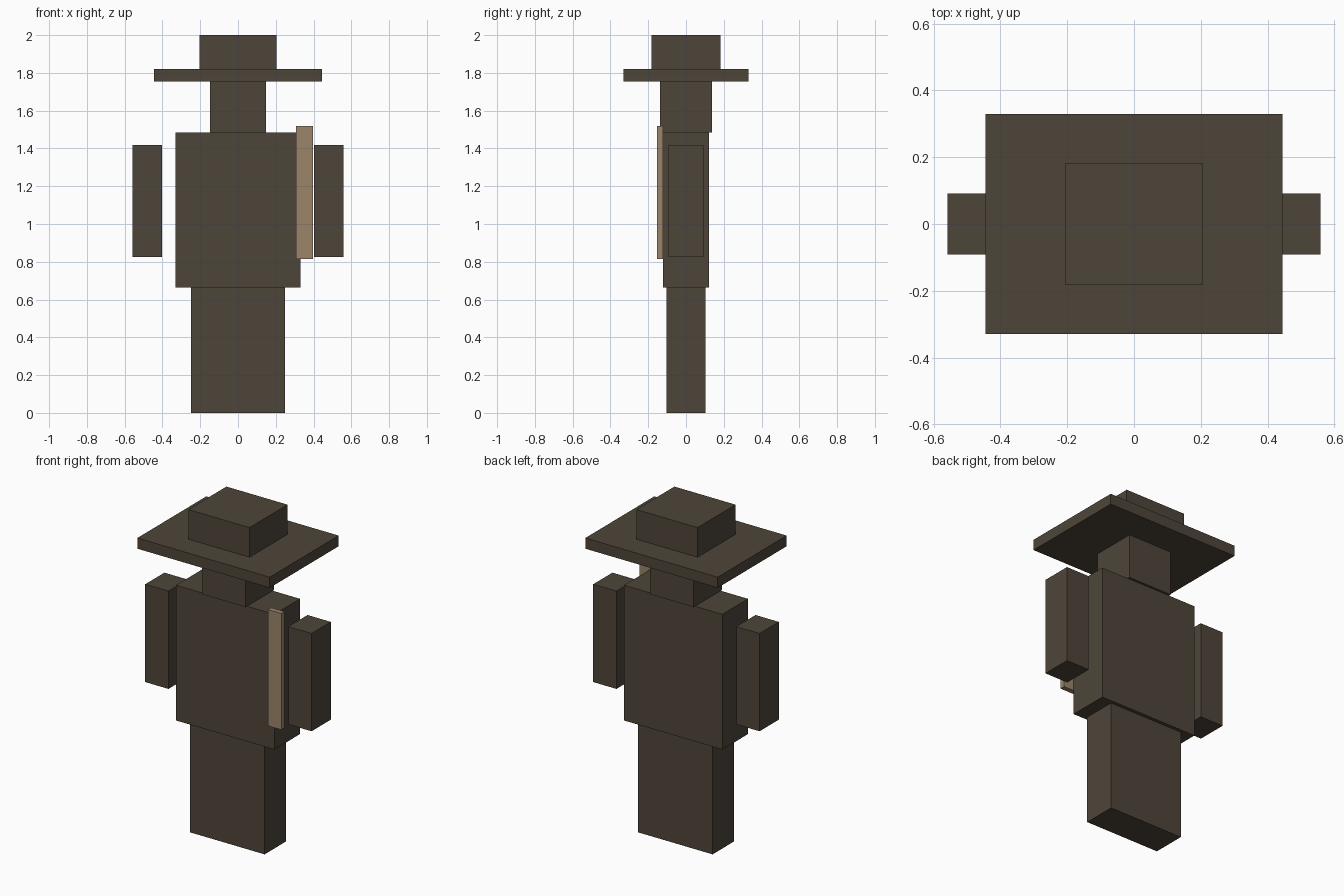
import bpy

# Remove the default cube
cube = bpy.data.objects.get("Cube")
if cube:
    bpy.data.objects.remove(cube, do_unlink=True)


def make_material(name, color):
    mat = bpy.data.materials.new(name)
    mat.use_nodes = True
    mat.diffuse_color = color
    mat.node_tree.nodes["Principled BSDF"].inputs["Base Color"].default_value = color
    return mat


def box(name, x, y, z, mat):
    """Flat-sided box from (min, max) ranges on each axis."""
    ranges = (x, y, z)
    bpy.ops.mesh.primitive_cube_add(size=1, location=[(a + b) / 2 for a, b in ranges])
    obj = bpy.context.object
    obj.name = name
    obj.scale = [b - a for a, b in ranges]
    bpy.ops.object.transform_apply(location=False, rotation=False, scale=True)
    obj.data.materials.append(mat)
    return obj


def centred(name, half_x, half_y, z, mat):
    return box(name, (-half_x, half_x), (-half_y, half_y), z, mat)


dark_brown = make_material("dark brown", (0.076, 0.060, 0.042, 1))
tan = make_material("tan", (0.328, 0.235, 0.147, 1))

# Body stack
centred("legs", 0.25, 0.102, (0, 0.665), dark_brown)
centred("torso", 0.33, 0.123, (0.665, 1.485), dark_brown)
centred("head", 0.147, 0.137, (1.485, 1.755), dark_brown)

# Wide hat
centred("hat_brim", 0.444, 0.33, (1.755, 1.82), dark_brown)
centred("hat_crown", 0.205, 0.182, (1.82, 2.0), dark_brown)

# Arms, standing clear of the torso
for side, sign in (("left", 1), ("right", -1)):
    x = sorted((sign * 0.402, sign * 0.558))
    box(side + "_arm", x, (-0.092, 0.092), (0.825, 1.418), dark_brown)

# Upright slat held against the front of the left side
box("front_slat", (0.308, 0.398), (-0.154, -0.123), (0.815, 1.52), tan)
